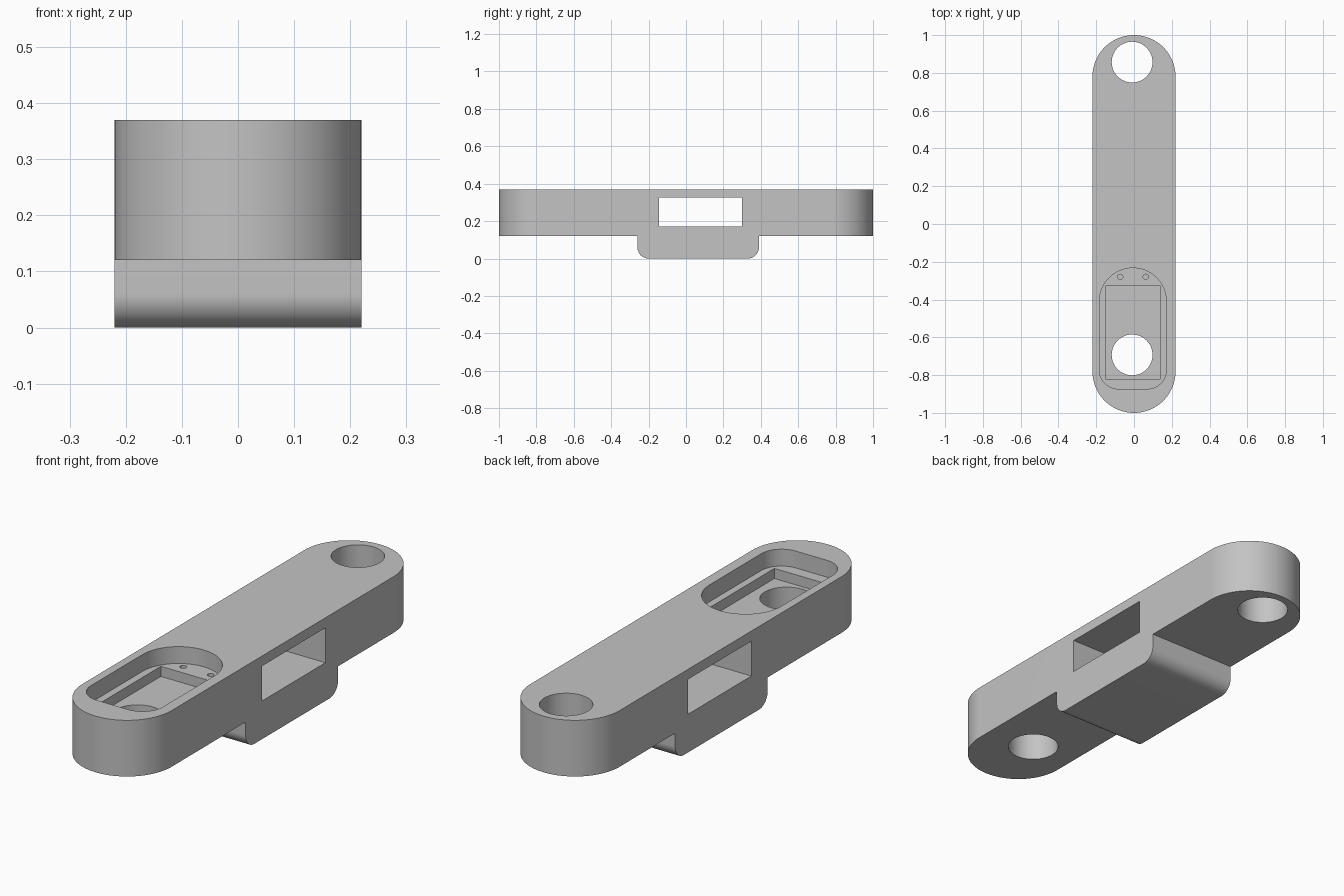
import bpy, bmesh
from math import sin, cos, pi

cube = bpy.data.objects.get("Cube")
if cube:
    bpy.data.objects.remove(cube, do_unlink=True)

grey = bpy.data.materials.new("plain grey")
grey.use_nodes = True
colour = (0.55, 0.55, 0.55, 1)
grey.diffuse_color = colour
grey.node_tree.nodes["Principled BSDF"].inputs["Base Color"].default_value = colour


def rounded(u0, u1, v0, v1, low, high, steps=20):
    """Rectangle outline with separate radii for its low-v and high-v corners."""
    corners = [(u1 - low, v0 + low, low, -pi / 2), (u1 - high, v1 - high, high, 0),
               (u0 + high, v1 - high, high, pi / 2), (u0 + low, v0 + low, low, pi)]
    points = []
    for u, v, r, start in corners:
        for i in range(steps + 1 if r else 1):
            a = start + pi / 2 * i / steps
            p = (u + r * cos(a), v + r * sin(a))
            if not points or abs(p[0] - points[-1][0]) + abs(p[1] - points[-1][1]) > 1e-5:
                points.append(p)
    if abs(points[0][0] - points[-1][0]) + abs(points[0][1] - points[-1][1]) < 1e-5:
        points.pop()
    return points


def circle(x, y, r, steps=64):
    return [(x + r * cos(2 * pi * i / steps), y + r * sin(2 * pi * i / steps))
            for i in range(steps)]


def extrude(name, outline, start, end, axis="z"):
    """Solid made by extruding an outline along z, or a y-z outline along x."""
    place = (lambda u, v, w: (u, v, w)) if axis == "z" else (lambda u, v, w: (w, u, v))
    bm = bmesh.new()
    rings = [[bm.verts.new(place(u, v, w)) for u, v in outline] for w in (start, end)]
    for ring in rings:
        bm.faces.new(ring)
    n = len(outline)
    for i in range(n):
        j = (i + 1) % n
        bm.faces.new((rings[0][i], rings[0][j], rings[1][j], rings[1][i]))
    bmesh.ops.recalc_face_normals(bm, faces=bm.faces)
    mesh = bpy.data.meshes.new(name)
    bm.to_mesh(mesh)
    bm.free()
    mesh.materials.append(grey)
    obj = bpy.data.objects.new(name, mesh)
    bpy.context.collection.objects.link(obj)
    return obj


def combine(target, other, operation):
    mod = target.modifiers.new(other.name, "BOOLEAN")
    mod.operation = operation
    mod.solver = "EXACT"
    mod.object = other
    bpy.context.view_layer.objects.active = target
    bpy.ops.object.modifier_apply(modifier=mod.name)
    bpy.data.objects.remove(other, do_unlink=True)


W, BASE, TOP = 0.22, 0.12, 0.37

# Long round-ended bar with a block under its middle
bar = extrude("bar_body", rounded(-W, W, -1, 1, W, W, 32), BASE, TOP)
block = extrude("lower_block", rounded(-0.26, 0.39, 0, 0.15, 0.06, 0), -W, W, "x")
combine(bar, block, "UNION")

# Side slot, upper pocket, inner recess, end holes and pin holes
cutters = [
    extrude("side_slot", rounded(-0.145, 0.3, 0.17, 0.325, 0, 0), -0.4, 0.4, "x"),
    extrude("upper_pocket", rounded(-0.183, 0.171, -0.873, -0.233, 0.1, 0.177), 0.295, 0.5),
    extrude("inner_recess", rounded(-0.15, 0.139, -0.82, -0.328, 0, 0), 0.25, 0.4),
]
for y in (0.857, -0.693):
    cutters.append(extrude("end_hole", circle(-0.01, y, 0.108), -0.2, 0.6))
for x in (-0.073, 0.062):
    cutters.append(extrude("pin_hole", circle(x, -0.28, 0.014, 24), 0.24, 0.4))
for cutter in cutters:
    combine(bar, cutter, "DIFFERENCE")

# Smooth curved walls, crisp edges
bpy.ops.object.select_all(action="DESELECT")
bar.select_set(True)
bpy.context.view_layer.objects.active = bar
bpy.ops.object.shade_smooth_by_angle(angle=pi / 6)
